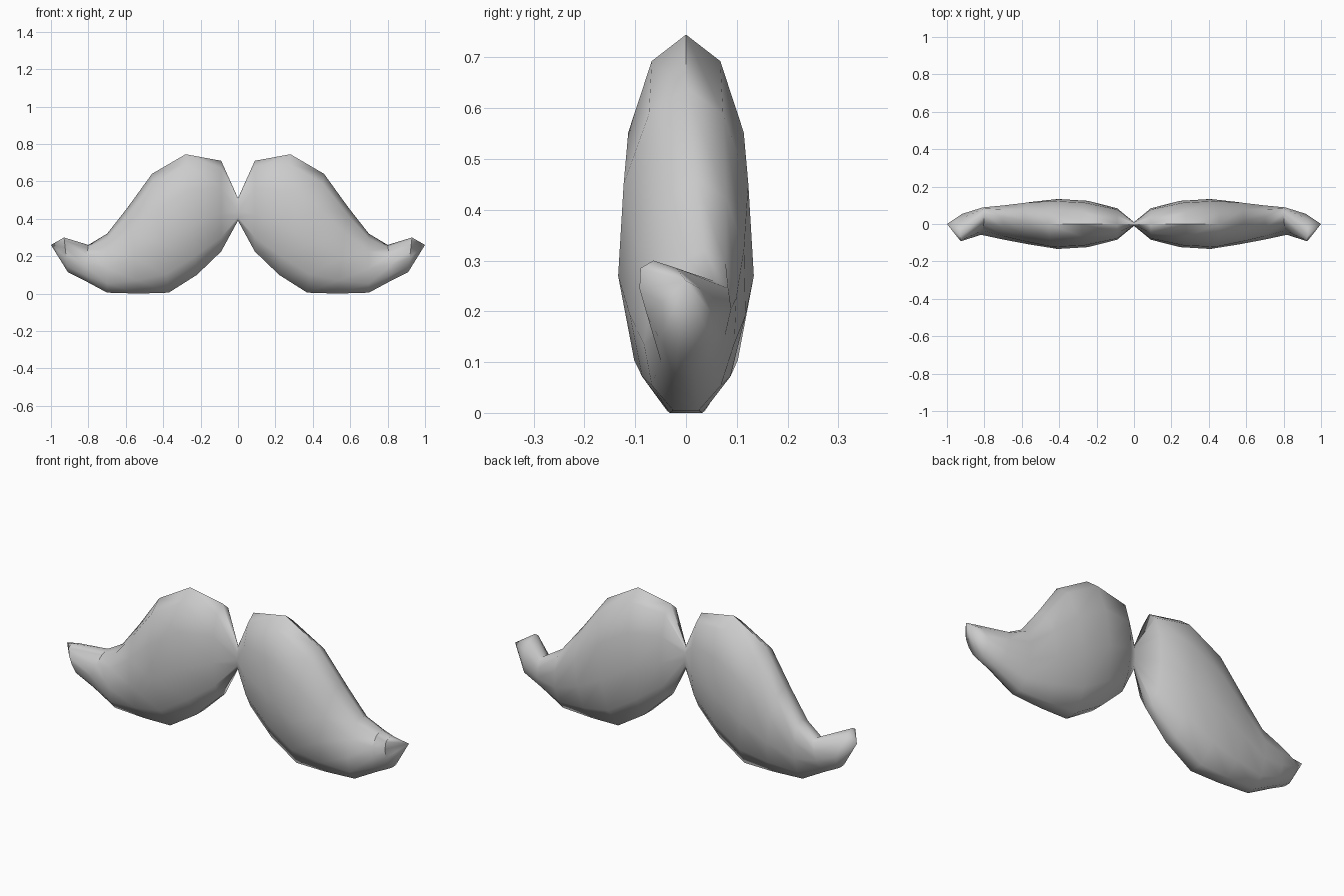
import bpy, bmesh, math

cube = bpy.data.objects.get("Cube")
if cube:
    bpy.data.objects.remove(cube, do_unlink=True)

mat = bpy.data.materials.new("light grey")
mat.use_nodes = True
colour = (0.6, 0.6, 0.6, 1)
mat.diffuse_color = colour
mat.node_tree.nodes["Principled BSDF"].inputs["Base Color"].default_value = colour

SIDES = 11          # odd count: pointed top, flat underside
BASE = math.cos(math.pi / SIDES)

# Cross-sections: top x, top z, bottom x, bottom z, half thickness, lean of top in y
sections = [
    (0.00, 0.51, 0.00, 0.39, 0.010, 0),
    (0.09, 0.71, 0.09, 0.225, 0.085, 0),
    (0.28, 0.745, 0.22, 0.10, 0.125, 0),
    (0.46, 0.64, 0.37, 0.005, 0.135, 0),
    (0.59, 0.46, 0.53, 0.00, 0.115, 0.02),
    (0.70, 0.32, 0.70, 0.005, 0.09, 0.035),
    (0.80, 0.26, 0.83, 0.075, 0.068, 0.055),
    (0.93, 0.30, 0.91, 0.115, 0.066, -0.064),
]


def ring(bm, tx, tz, bx, bz, half, lean):
    verts = []
    for i in range(SIDES):
        a = 2 * math.pi * i / SIDES
        f = (math.cos(a) + BASE) / (1 + BASE)
        verts.append(bm.verts.new((bx + (tx - bx) * f,
                                   half * math.sin(a) + lean * f * f,
                                   bz + (tz - bz) * f)))
    return verts


# One half of the moustache, lofted from the centre out to the upturned tip
bm = bmesh.new()
rings = [ring(bm, *s) for s in sections]
for r, s in zip(rings, rings[1:]):
    for i in range(SIDES):
        j = (i + 1) % SIDES
        bm.faces.new((r[i], r[j], s[j], s[i]))
tip = bm.verts.new((1, 0, 0.26))
for i in range(SIDES):
    bm.faces.new((rings[-1][i], rings[-1][(i + 1) % SIDES], tip))
bmesh.ops.recalc_face_normals(bm, faces=bm.faces)
# Open at the centre, so make sure the outer surface faces outward
probe = max(bm.faces, key=lambda f: f.calc_center_median().z)
if probe.normal.z < 0:
    bmesh.ops.reverse_faces(bm, faces=bm.faces)

mesh = bpy.data.meshes.new("moustache")
bm.to_mesh(mesh)
bm.free()
mesh.materials.append(mat)
moustache = bpy.data.objects.new("moustache", mesh)
bpy.context.collection.objects.link(moustache)

# Mirror to the other side
mirror = moustache.modifiers.new("mirror", 'MIRROR')
mirror.use_axis[0] = True
mirror.use_clip = True

bpy.ops.object.select_all(action='DESELECT')
moustache.select_set(True)
bpy.context.view_layer.objects.active = moustache
bpy.ops.object.shade_smooth_by_angle(angle=math.radians(60))
